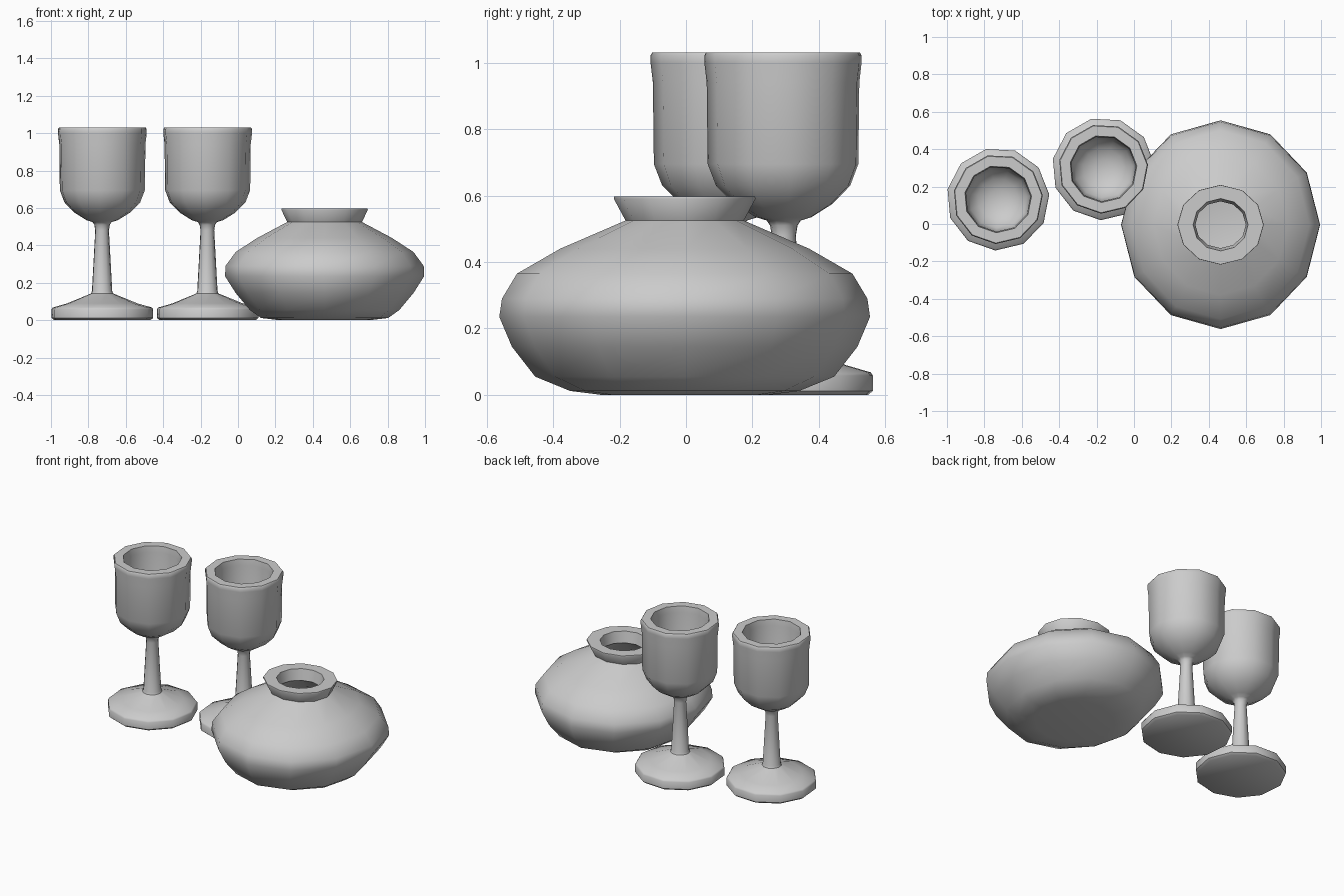
import bpy, bmesh
from math import sin, cos, radians, tau


def lathe(name, profile, sides, centre, start):
    """Revolve (rx, ry, z) rings into one closed, capped body."""
    bm = bmesh.new()
    rings = []
    for rx, ry, z in profile:
        rings.append([bm.verts.new((rx * cos(start + tau * i / sides),
                                    ry * sin(start + tau * i / sides), z))
                      for i in range(sides)])
    for a, b in zip(rings, rings[1:]):
        for i in range(sides):
            j = (i + 1) % sides
            bm.faces.new((a[i], a[j], b[j], b[i]))
    bm.faces.new(rings[0][::-1])
    bm.faces.new(rings[-1])
    bmesh.ops.recalc_face_normals(bm, faces=bm.faces)
    mesh = bpy.data.meshes.new(name)
    bm.to_mesh(mesh)
    bm.free()
    obj = bpy.data.objects.new(name, mesh)
    obj.location = (*centre, 0)
    bpy.context.collection.objects.link(obj)
    bpy.ops.object.select_all(action='DESELECT')
    obj.select_set(True)
    bpy.context.view_layer.objects.active = obj
    bpy.ops.object.shade_smooth_by_angle(angle=radians(40))
    return obj


# Goblet: foot, stem, bowl outside, rim, bowl inside
goblet = [(0.26, 0.0), (0.275, 0.012), (0.275, 0.058), (0.268, 0.068),
          (0.19, 0.09), (0.06, 0.143), (0.055, 0.155), (0.037, 0.48),
          (0.042, 0.51), (0.052, 0.525), (0.085, 0.535), (0.15, 0.575),
          (0.205, 0.63), (0.23, 0.695), (0.233, 0.94), (0.24, 1.0),
          (0.24, 1.022), (0.235, 1.03), (0.18, 1.03), (0.174, 0.99),
          (0.172, 0.71), (0.155, 0.66), (0.11, 0.62), (0.05, 0.595)]
for name, centre in (("goblet_left", (-0.727, 0.133)),
                     ("goblet_middle", (-0.164, 0.295))):
    lathe(name, [(r, r, z) for r, z in goblet], 11, centre, radians(267))

# Squat pot, slightly oval: belly, flared neck, hollow inside
pot = [(0.24, 0.25, 0.0), (0.34, 0.345, 0.012), (0.40, 0.45, 0.055),
       (0.475, 0.52, 0.145), (0.532, 0.558, 0.235), (0.53, 0.55, 0.29),
       (0.475, 0.505, 0.365), (0.36, 0.375, 0.44), (0.20, 0.178, 0.525),
       (0.231, 0.213, 0.59), (0.229, 0.212, 0.597), (0.147, 0.14, 0.597),
       (0.135, 0.125, 0.525), (0.30, 0.31, 0.40), (0.42, 0.45, 0.32),
       (0.45, 0.48, 0.25), (0.40, 0.43, 0.15), (0.25, 0.26, 0.075)]
lathe("pot", pot, 12, (0.463, -0.004), 0)
